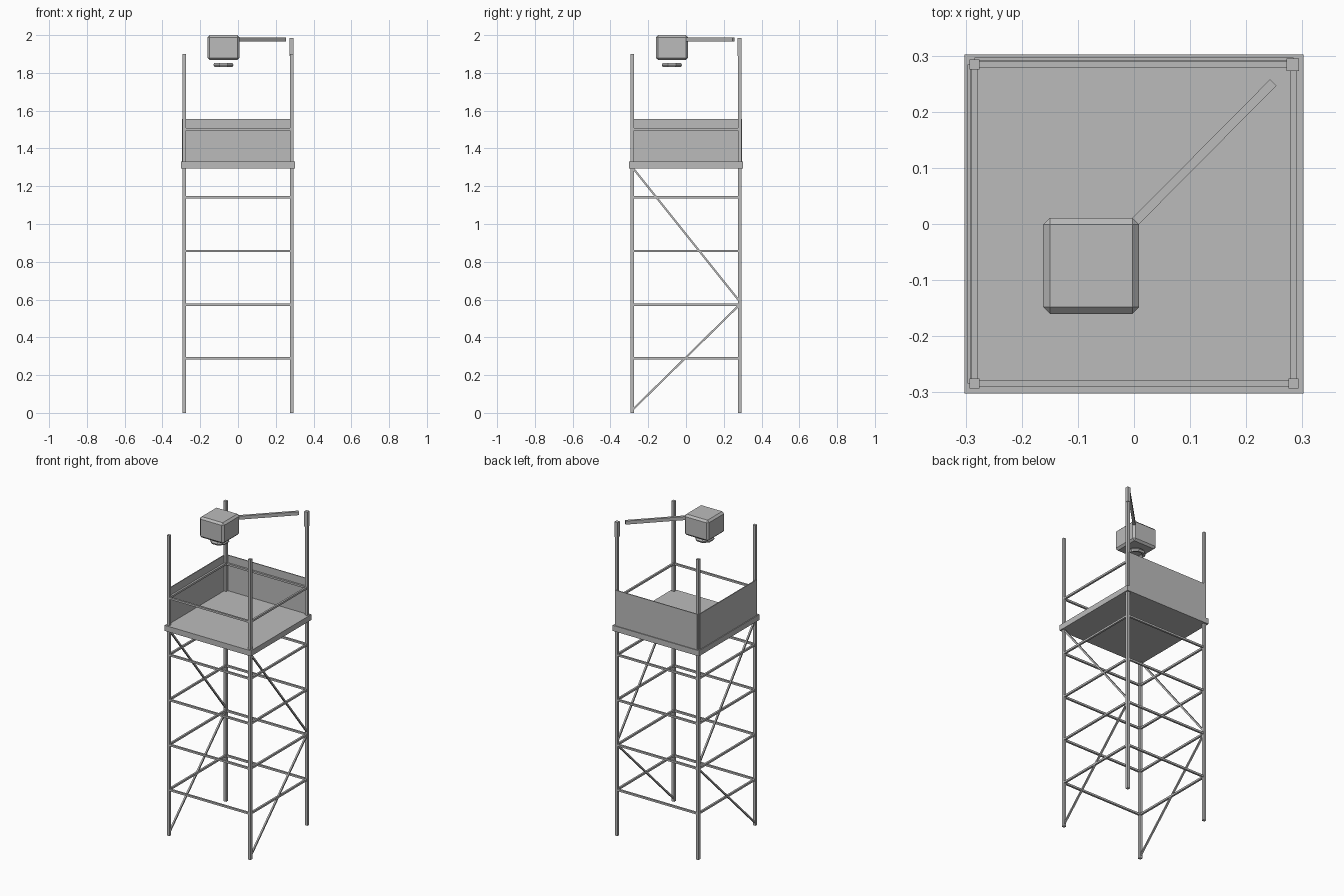
import bpy
from math import pi
from mathutils import Vector

cube = bpy.data.objects.get("Cube")
if cube:
    bpy.data.objects.remove(cube, do_unlink=True)

steel = bpy.data.materials.new("grey steel")
steel.use_nodes = True
grey = (0.5, 0.5, 0.5, 1)
steel.diffuse_color = grey
steel.node_tree.nodes["Principled BSDF"].inputs["Base Color"].default_value = grey


def box(name, low, high):
    """Axis-aligned box between two corners."""
    low, high = Vector(low), Vector(high)
    bpy.ops.mesh.primitive_cube_add(size=1, location=(low + high) / 2)
    obj = bpy.context.object
    obj.name = name
    obj.scale = high - low
    bpy.ops.object.transform_apply(location=False, rotation=False, scale=True)
    obj.data.materials.append(steel)
    return obj


def beam(name, start, end, width, depth):
    """Rectangular bar running from start to end."""
    start, end = Vector(start), Vector(end)
    along = end - start
    obj = box(name, (-width / 2, -depth / 2, -along.length / 2),
              (width / 2, depth / 2, along.length / 2))
    obj.rotation_euler = along.to_track_quat("Z", "Y").to_euler()
    obj.location = (start + end) / 2
    return obj


LEG = 0.284
SIDES = {"left": 1, "right": -1}
ENDS = {"front": -1, "back": 1}

# Four corner posts
for side, sx in SIDES.items():
    for end, sy in ENDS.items():
        beam(f"{end}_{side}_post", (sx * LEG, sy * LEG, 0),
             (sx * LEG, sy * LEG, 1.9), 0.018, 0.018)

# Horizontal rails: four rungs below the deck and one guard rail above it
for i, z in enumerate((0.289, 0.573, 0.857, 1.142, 1.502)):
    for end, sy in ENDS.items():
        beam(f"{end}_rail_{i + 1}", (-LEG, sy * LEG, z), (LEG, sy * LEG, z), 0.012, 0.012)
    for side, sx in SIDES.items():
        beam(f"{side}_rail_{i + 1}", (sx * LEG, -LEG, z), (sx * LEG, LEG, z), 0.012, 0.012)

# Zigzag braces on the two sides
for side, sx in SIDES.items():
    x = sx * LEG
    beam(f"{side}_lower_brace", (x, -LEG, 0.015), (x, LEG, 0.573), 0.01, 0.01)
    beam(f"{side}_upper_brace", (x, LEG, 0.59), (x, -LEG, 1.3), 0.01, 0.01)

# Deck and the two wall panels
box("deck", (-0.302, -0.302, 1.295), (0.302, 0.302, 1.33))
box("back_panel", (-LEG, 0.291, 1.3), (LEG, 0.297, 1.555))
box("right_panel", (-0.297, -LEG, 1.3), (-0.291, LEG, 1.555))

# Mast sleeve and lamp arm
box("mast_sleeve", (0.272, 0.273, 1.89), (0.294, 0.295, 1.985))
beam("lamp_arm", (-0.01, -0.008, 1.977), (0.248, 0.252, 1.977), 0.016, 0.022)

# Lamp housing with chamfered edges
lamp = box("lamp_housing", (-0.162, -0.16, 1.868), (0.009, 0.011, 2.0))
bevel = lamp.modifiers.new("chamfer", "BEVEL")
bevel.width = 0.012
bevel.segments = 1

# Ring hanging below the lamp
bpy.ops.mesh.primitive_torus_add(major_segments=8, minor_segments=6, major_radius=0.046,
                                 minor_radius=0.012, location=(-0.077, -0.075, 1.842),
                                 rotation=(0, 0, pi / 8))
ring = bpy.context.object
ring.name = "lamp_ring"
ring.data.materials.append(steel)
